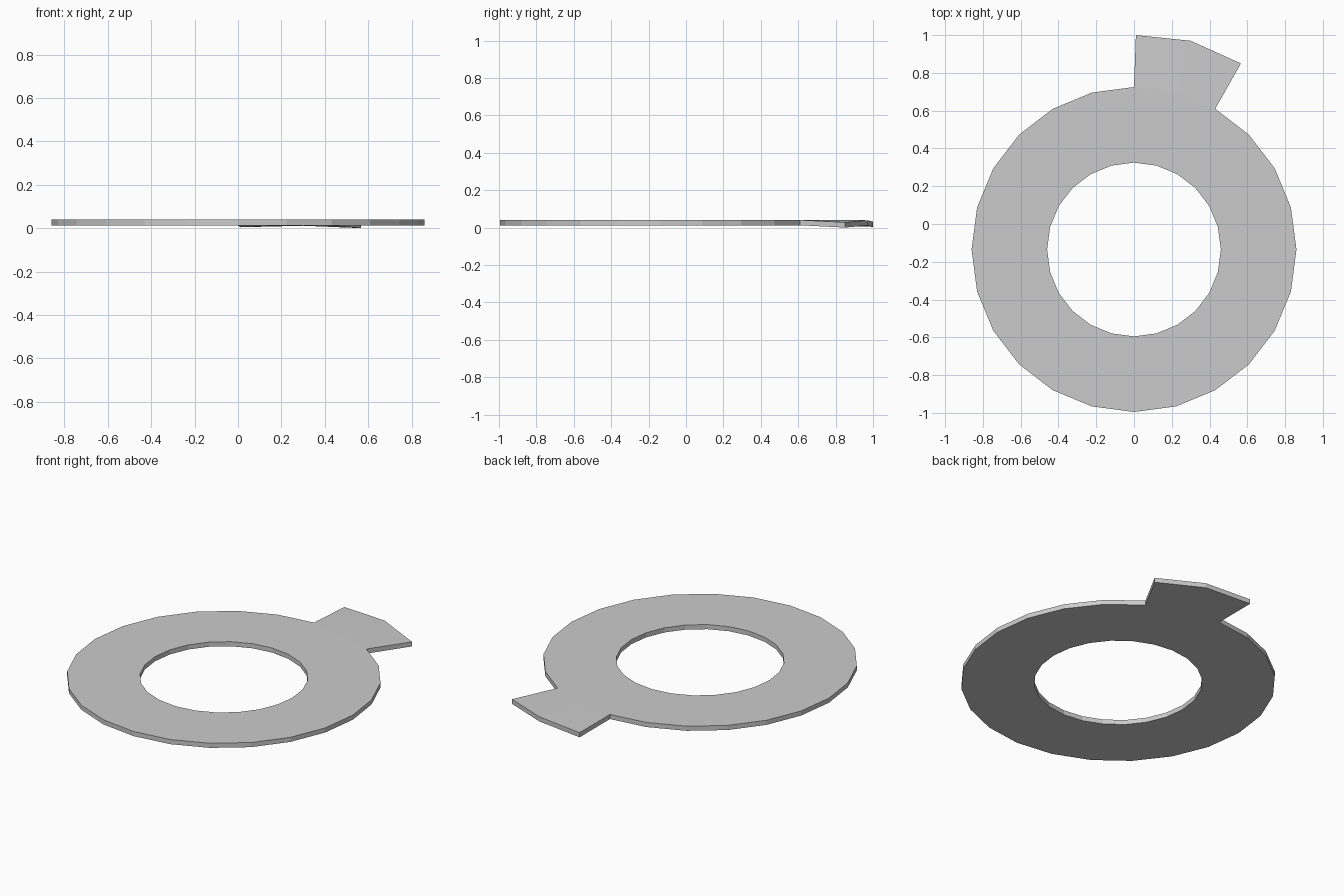
import bpy, bmesh
from math import cos, sin, radians

if "Cube" in bpy.data.objects:
    bpy.data.objects.remove(bpy.data.objects["Cube"])

SIDES, CENTRE_Y = 24, -0.135
R_OUT, R_IN = 0.86, 0.46
Z_LOW, THICK = 0.012, 0.028

bm = bmesh.new()


def circle(radius):
    # runs clockwise from the back (+y)
    return [bm.verts.new((radius * sin(radians(i * 360 / SIDES)),
                          CENTRE_Y + radius * cos(radians(i * 360 / SIDES)), Z_LOW))
            for i in range(SIDES)]


# Flat ring
outer, inner = circle(R_OUT), circle(R_IN)
for i in range(SIDES):
    j = (i + 1) % SIDES
    bm.faces.new((outer[i], inner[i], inner[j], outer[j]))

# Flared tab on two outer edges, its corners bent slightly down
tip = [bm.verts.new(p) for p in ((0.01, 1.0, 0.004), (0.30, 0.97, 0.011), (0.566, 0.85, 0.0))]
for i in range(2):
    bm.faces.new((tip[i], outer[i], outer[i + 1], tip[i + 1]))

# Thicken the sheet upwards
sheet = bm.faces[:]
result = bmesh.ops.extrude_face_region(bm, geom=sheet, use_keep_orig=True)
top = [g for g in result["geom"] if isinstance(g, bmesh.types.BMVert)]
bmesh.ops.translate(bm, verts=top, vec=(0, 0, THICK))
bmesh.ops.recalc_face_normals(bm, faces=bm.faces)

mesh = bpy.data.meshes.new("tab_washer")
bm.to_mesh(mesh)
bm.free()
bpy.context.collection.objects.link(bpy.data.objects.new("tab_washer", mesh))
